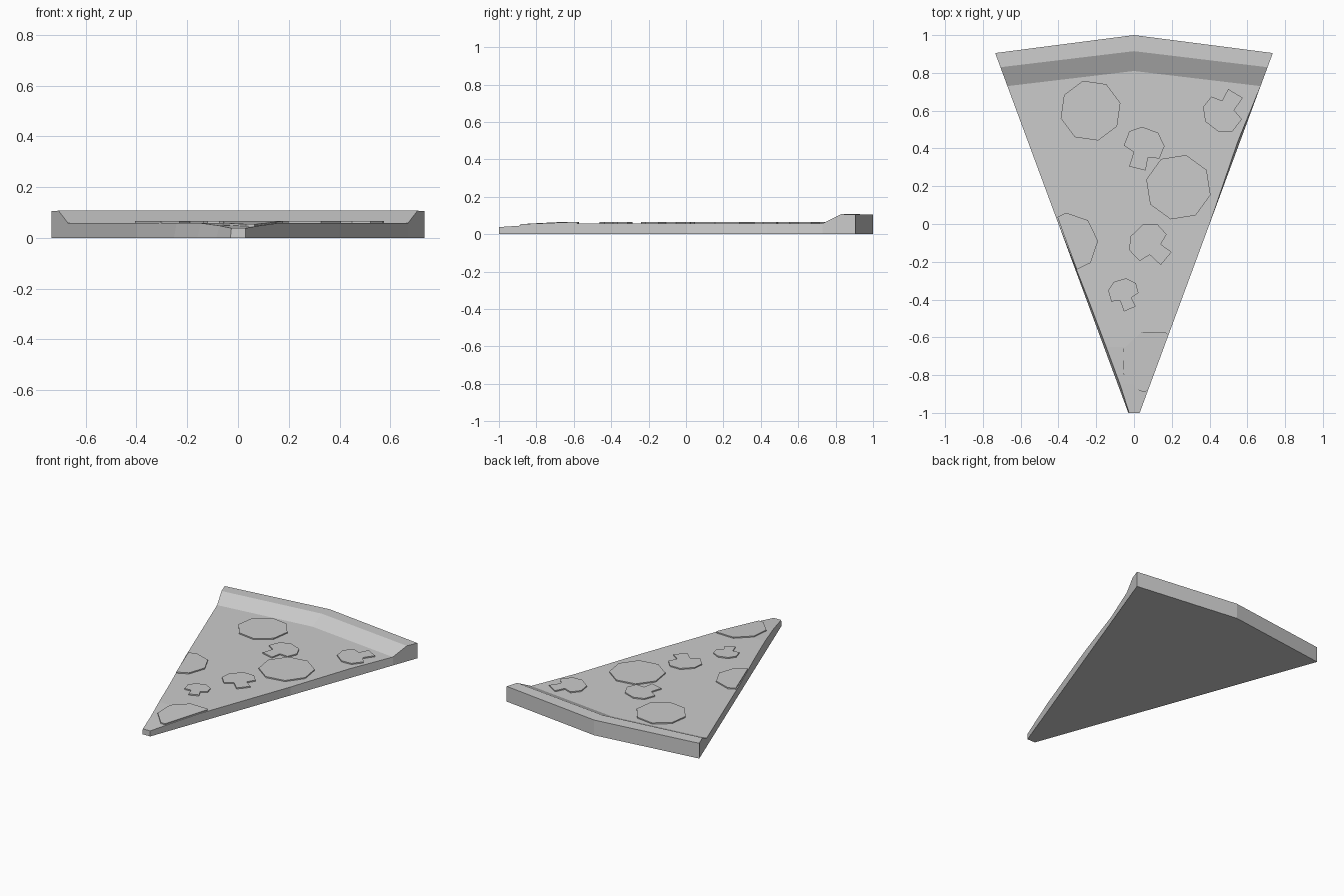
import bpy, bmesh
from math import cos, sin, tau
from mathutils import Vector, Matrix

if "Cube" in bpy.data.objects:
    bpy.data.objects.remove(bpy.data.objects["Cube"])

grey = bpy.data.materials.new("plain grey")
grey.use_nodes = True
grey.diffuse_color = (0.6, 0.6, 0.6, 1)
grey.node_tree.nodes["Principled BSDF"].inputs["Base Color"].default_value = (0.6, 0.6, 0.6, 1)

# Slice rows: edge y, top height, forward bow of the middle, inset of left and right top edges
ROWS = [
    (-1.0, 0.038, 0, 0.004, 0),
    (-0.85, 0.048, 0, 0.012, 0),
    (-0.65, 0.058, 0, 0.012, 0),
    (-0.4, 0.058, 0, 0.01, 0),
    (0.0, 0.058, 0, 0, 0),
    (0.43, 0.058, 0.03, 0, 0.012),
    (0.73, 0.058, 0.08, 0, 0),
    (0.83, 0.107, 0.085, 0, 0),
    (0.905, 0.105, 0.095, 0, 0),
]
SLOPE = 0.37


def half_width(y):
    return 0.03 + SLOPE * (y + 1)


def surface(y):
    """Height of the cheese at y."""
    for (y0, z0, *_), (y1, z1, *_) in zip(ROWS[:6], ROWS[1:7]):
        if y <= y1:
            return z0 + (z1 - z0) * (max(y, y0) - y0) / (y1 - y0)
    return ROWS[6][1]


def finish(name, bm):
    bmesh.ops.recalc_face_normals(bm, faces=bm.faces)
    mesh = bpy.data.meshes.new(name)
    bm.to_mesh(mesh)
    bm.free()
    mesh.materials.append(grey)
    obj = bpy.data.objects.new(name, mesh)
    bpy.context.collection.objects.link(obj)


# Slice body with its raised crust
bm = bmesh.new()
rings = []
for y, z, bow, left, right in ROWS:
    w = half_width(y)
    points = [(-w, y, 0), (left - w, y, z), (0, y + bow, z),
              (w - right, y, z), (w, y, 0), (0, y + bow, 0)]
    rings.append([bm.verts.new(p) for p in points])
for a, b in zip(rings, rings[1:]):
    for i in range(6):
        j = (i + 1) % 6
        bm.faces.new((a[i], a[j], b[j], b[i]))
for r in (rings[0], rings[-1]):
    bm.faces.new((r[0], r[1], r[2], r[5]))
    bm.faces.new((r[5], r[2], r[3], r[4]))
finish("pizza_slice", bm)


def topping(name, outline, x, y, turn=0, scale=1):
    """Thin flat piece lying on the cheese, trimmed at the cut sides."""
    bm = bmesh.new()
    place = Matrix.Translation((x, y, 0)) @ Matrix.Rotation(turn, 4, "Z") @ Matrix.Scale(scale, 4)
    base = bm.faces.new([bm.verts.new(place @ Vector((px, py, 0))) for px, py in outline])
    up = bmesh.ops.extrude_face_region(bm, geom=[base])["geom"]
    for v in up:
        if isinstance(v, bmesh.types.BMVert):
            v.co.z = 1
    for side in (-1, 1):
        cut = bmesh.ops.bisect_plane(
            bm, geom=bm.verts[:] + bm.edges[:] + bm.faces[:],
            plane_co=(side * (half_width(0) - 0.008), 0, 0),
            plane_no=(side, -SLOPE, 0), clear_outer=True)
        edges = [e for e in cut["geom_cut"] if isinstance(e, bmesh.types.BMEdge)]
        if edges:
            bmesh.ops.holes_fill(bm, edges=edges)
    for v in bm.verts:
        v.co.z = surface(v.co.y) + (0.008 if v.co.z > 0.5 else -0.01)
    finish(name, bm)


# Sausage discs
octagon = [(cos(tau * i / 8), sin(tau * i / 8)) for i in range(8)]
for i, (x, y, r) in enumerate([(-0.23, 0.6, 0.163), (0.235, 0.195, 0.175),
                               (-0.35, -0.1, 0.16), (0.1, -0.73, 0.17)]):
    topping(f"sausage_disc_{i + 1}", octagon, x, y, 0.25 + 0.3 * i, r)

# Mushroom pieces: round cap with a short stem
mushroom = [(-0.04, -0.05), (-0.045, -0.13), (0.045, -0.13), (0.04, -0.06), (0.1, -0.05),
            (0.11, 0.02), (0.06, 0.08), (-0.03, 0.09), (-0.09, 0.05), (-0.1, -0.03)]
for i, (x, y, turn, s) in enumerate([(0.05, 0.42, -0.25, 1), (0.07, -0.1, 0.88, 1),
                                     (0.47, 0.58, 2.6, 1), (-0.06, -0.36, 0.4, 0.75)]):
    topping(f"mushroom_{i + 1}", mushroom, x, y, turn, s)
